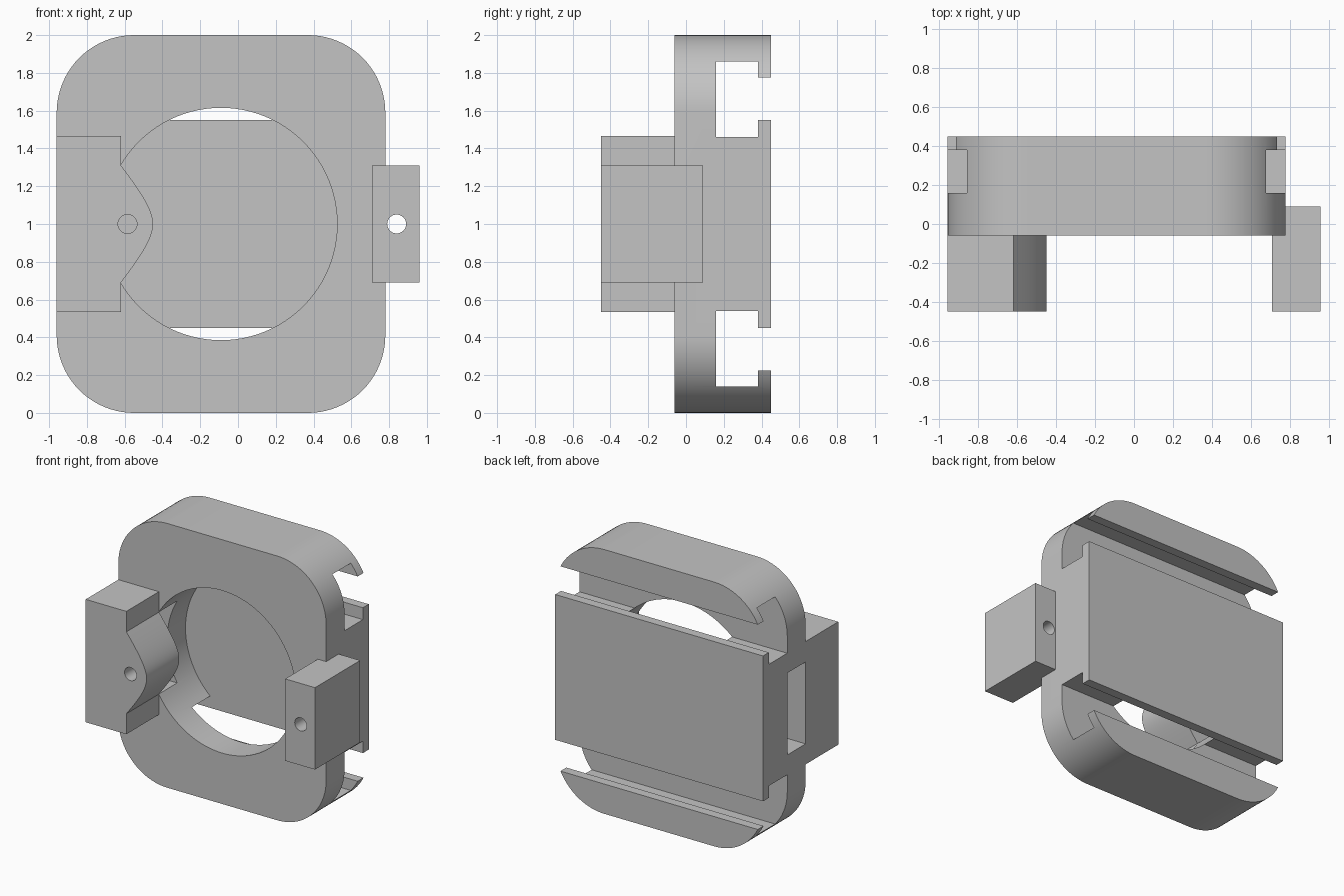
import bpy, bmesh
from math import cos, sin, pi, radians
from mathutils import Vector

cube = bpy.data.objects.get("Cube")
if cube:
    bpy.data.objects.remove(cube, do_unlink=True)

GREY = (0.55, 0.55, 0.55, 1.0)
mat = bpy.data.materials.new("light grey")
mat.use_nodes = True
mat.diffuse_color = GREY
mat.node_tree.nodes["Principled BSDF"].inputs["Base Color"].default_value = GREY


def prism(name, profile, start, end, axis="y"):
    """Extrude a closed outline: (x, z) along y, or (y, z) along x."""
    bm = bmesh.new()
    place = (lambda a, b: (a, start, b)) if axis == "y" else (lambda a, b: (start, a, b))
    face = bm.faces.new([bm.verts.new(place(a, b)) for a, b in profile])
    ext = bmesh.ops.extrude_face_region(bm, geom=[face])
    shift = Vector((0, end - start, 0)) if axis == "y" else Vector((end - start, 0, 0))
    bmesh.ops.translate(bm, vec=shift,
                        verts=[v for v in ext["geom"] if isinstance(v, bmesh.types.BMVert)])
    bmesh.ops.recalc_face_normals(bm, faces=bm.faces)
    mesh = bpy.data.meshes.new(name)
    bm.to_mesh(mesh)
    bm.free()
    mesh.materials.append(mat)
    obj = bpy.data.objects.new(name, mesh)
    bpy.context.collection.objects.link(obj)
    return obj


def rect(a0, a1, b0, b1):
    return [(a0, b0), (a1, b0), (a1, b1), (a0, b1)]


def arc(cx, cz, r, a0, a1, n):
    return [(cx + r * cos(a0 + (a1 - a0) * i / n), cz + r * sin(a0 + (a1 - a0) * i / n))
            for i in range(n + 1)]


def circle(cx, cz, r, n):
    return arc(cx, cz, r, 0, 2 * pi, n)[:-1]


def cut(obj, cutters):
    """Subtract the cutters, bake the result and remove the helpers."""
    for c in cutters:
        c.hide_render = True
        mod = obj.modifiers.new("cut", "BOOLEAN")
        mod.operation, mod.solver, mod.object = "DIFFERENCE", "EXACT", c
    bpy.ops.object.select_all(action="DESELECT")
    bpy.context.view_layer.objects.active = obj
    obj.select_set(True)
    for mod in list(obj.modifiers):
        bpy.ops.object.modifier_apply(modifier=mod.name)
    for c in cutters:
        bpy.data.objects.remove(c, do_unlink=True)
    bpy.ops.object.shade_smooth_by_angle(angle=radians(30))


LEFT, RIGHT, FRONT, BACK = -0.96, 0.78, -0.06, 0.45
JAW_FRONT, RADIUS = -0.45, 0.41

# Rounded body
outline = []
for k, (cx, cz) in enumerate([(RIGHT - RADIUS, 2 - RADIUS), (LEFT + RADIUS, 2 - RADIUS),
                              (LEFT + RADIUS, RADIUS), (RIGHT - RADIUS, RADIUS)]):
    outline += arc(cx, cz, RADIUS, k * pi / 2, (k + 1) * pi / 2, 20)
body = prism("body", outline, FRONT, BACK)

# Round pocket, side slot and the two T-shaped channels across the back
pocket = prism("pocket_cutter", circle(-0.09, 1, 0.615, 96), -0.3, 0.379)
slot = prism("slot_cutter", rect(-1.2, -0.4, 0.69, 1.31), -0.3, 0.16)
tee = [(0.16, 0.46), (0.38, 0.46), (0.38, 0.55), (0.6, 0.55),
       (0.6, 0.775), (0.38, 0.775), (0.38, 0.86), (0.16, 0.86)]
channels = [prism("channel_cutter", [(y, 1 + s * z) for y, z in tee], -1.3, 1.3, "x")
            for s in (1, -1)]
cut(body, [pocket, slot] + channels)

# Fixed jaw with a curved nose
p = [Vector(v) for v in ((-0.62, 0.31), (-0.505, 0.16), (-0.45, 0.07), (-0.45, 0))]
nose = []
for i in range(17):
    t = i / 16
    q = p[0] * (1 - t)**3 + p[1] * 3 * t * (1 - t)**2 + p[2] * 3 * t * t * (1 - t) + p[3] * t**3
    nose.append((q.x, q.y))
upper = [(LEFT, 0.465), (-0.62, 0.465)] + nose
jaw = prism("jaw", [(x, 1 + z) for x, z in upper]
            + [(x, 1 - z) for x, z in reversed(upper[:-1])], JAW_FRONT, FRONT)
cut(jaw, [prism("jaw_hole_cutter", circle(-0.585, 1, 0.05, 32), -0.6, 0.1)])

# Side block with a pin hole
block = prism("side_block", rect(0.71, 0.96, 0.69, 1.31), JAW_FRONT, 0.09)
cut(block, [prism("block_hole_cutter", circle(0.84, 1, 0.05, 32), -0.6, 0.3)])
